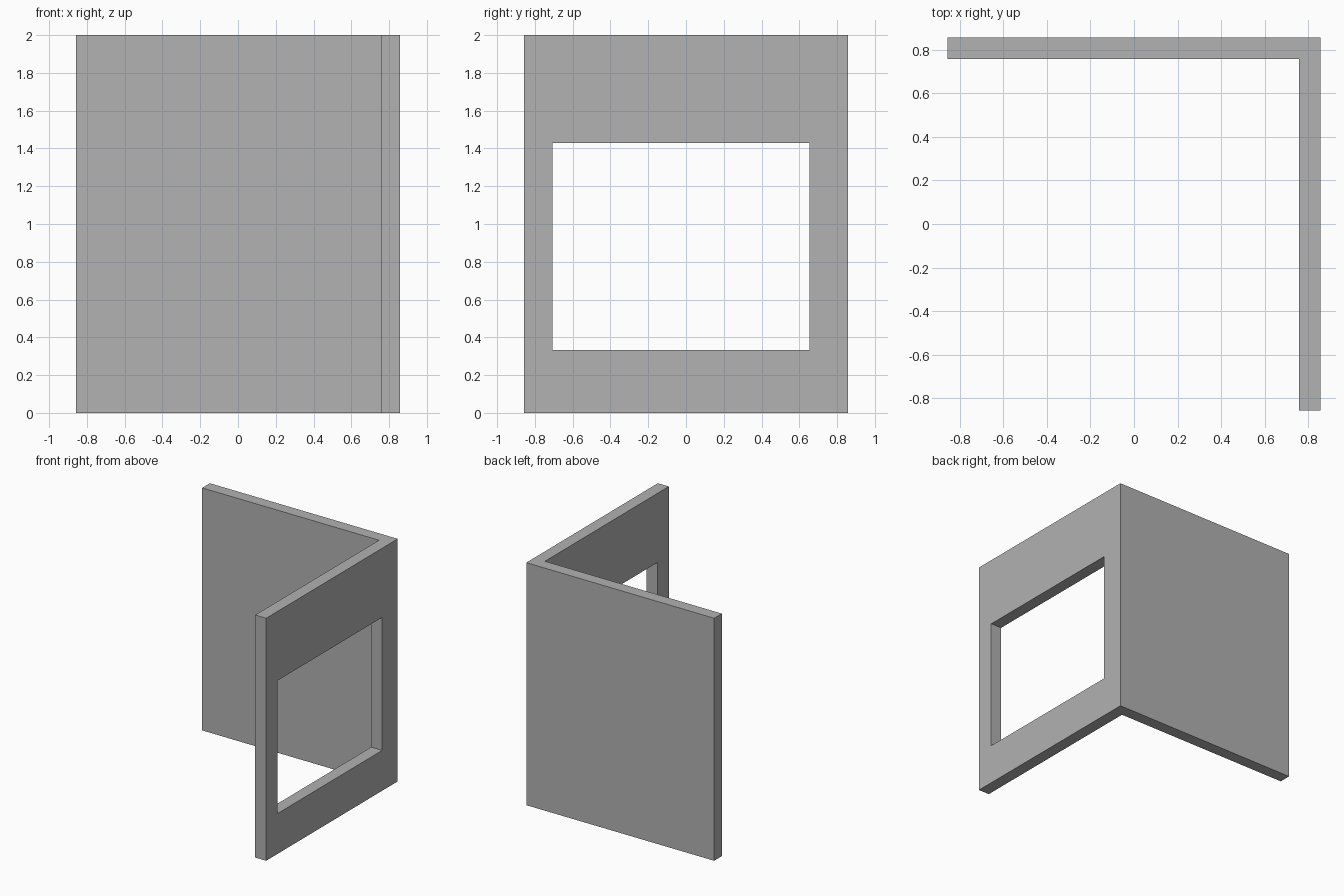
import bpy
import bmesh
from mathutils import Matrix, Vector

if "Cube" in bpy.data.objects:
    bpy.data.objects.remove(bpy.data.objects["Cube"], do_unlink=True)

HALF = 0.857      # half the outer width
INNER = 0.757     # inner wall face
HEIGHT = 2.0


def add_object(name, bm):
    bmesh.ops.recalc_face_normals(bm, faces=bm.faces)
    mesh = bpy.data.meshes.new(name)
    bm.to_mesh(mesh)
    bm.free()
    obj = bpy.data.objects.new(name, mesh)
    bpy.context.collection.objects.link(obj)
    return obj


# Plain grey material
grey = bpy.data.materials.new("wall_grey")
grey.use_nodes = True
colour = (0.445, 0.445, 0.445, 1)
grey.diffuse_color = colour
grey.node_tree.nodes["Principled BSDF"].inputs["Base Color"].default_value = colour

# Corner walls: L-shaped plan extruded upward
plan = [(-HALF, INNER), (INNER, INNER), (INNER, -HALF),
        (HALF, -HALF), (HALF, HALF), (-HALF, HALF)]
bm = bmesh.new()
base = bm.faces.new([bm.verts.new((x, y, 0)) for x, y in plan])
top = bmesh.ops.extrude_face_region(bm, geom=[base])["geom"]
bmesh.ops.translate(bm, vec=(0, 0, HEIGHT),
                    verts=[v for v in top if isinstance(v, bmesh.types.BMVert)])
walls = add_object("corner_walls", bm)
walls.data.materials.append(grey)

# Window opening through the side wall
low, high = Vector((0.65, -0.708, 0.333)), Vector((0.96, 0.655, 1.429))
bm = bmesh.new()
bmesh.ops.create_cube(bm, size=1, matrix=Matrix.Translation((low + high) / 2)
                      @ Matrix.Diagonal((*(high - low), 1)))
cutter = add_object("window_cutter", bm)
cutter.data.materials.append(grey)
cutter.hide_render = True

cut = walls.modifiers.new("window_opening", "BOOLEAN")
cut.operation = "DIFFERENCE"
cut.solver = "EXACT"
cut.object = cutter
bpy.context.view_layer.objects.active = walls
bpy.ops.object.modifier_apply(modifier=cut.name)
bpy.data.objects.remove(cutter, do_unlink=True)
